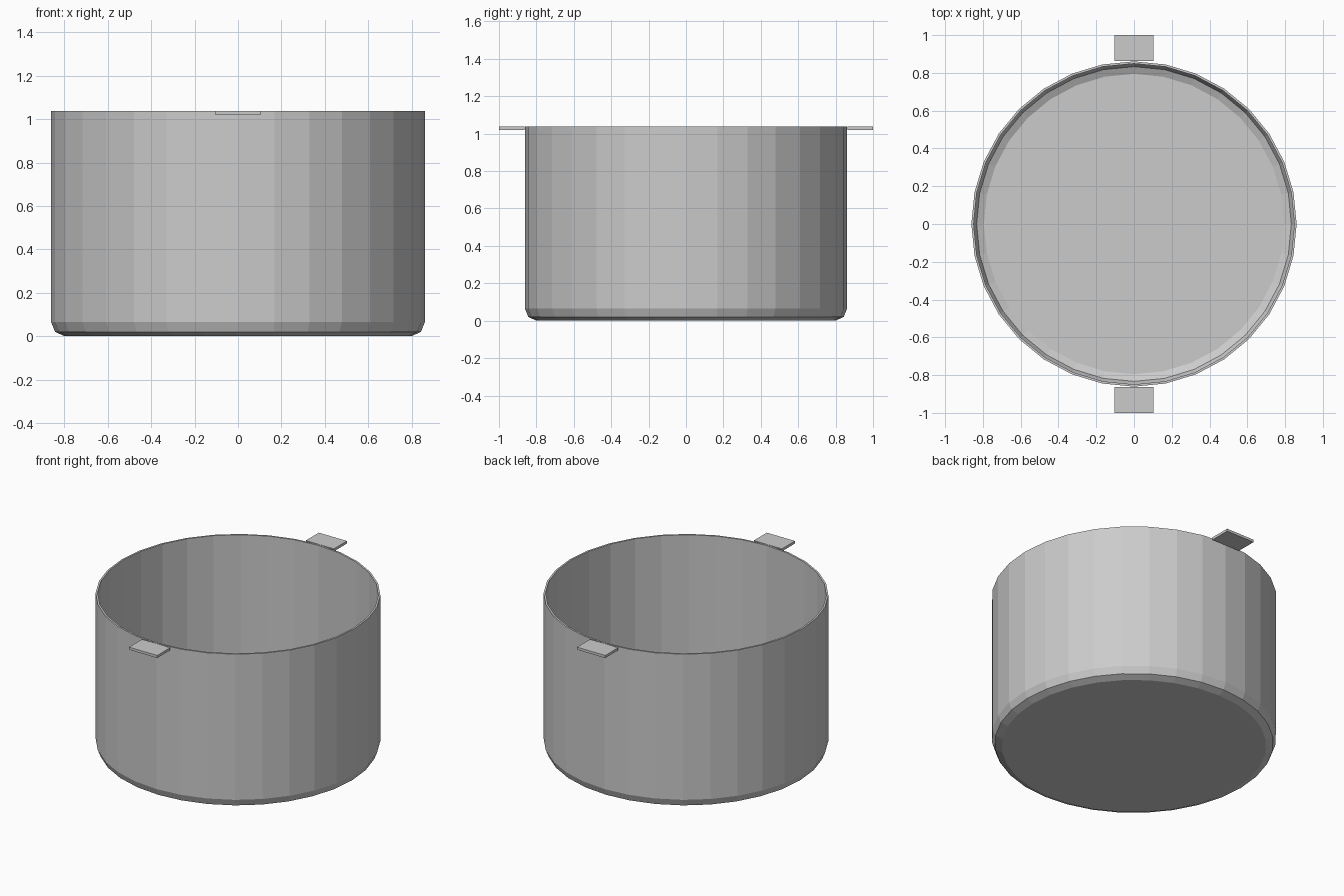
import bpy, bmesh
from math import pi, cos, sin

if "Cube" in bpy.data.objects:
    bpy.data.objects.remove(bpy.data.objects["Cube"])

SIDES = 32
TOP = 1.037


def finish(bm, name):
    bmesh.ops.recalc_face_normals(bm, faces=bm.faces)
    mesh = bpy.data.meshes.new(name)
    bm.to_mesh(mesh)
    bm.free()
    obj = bpy.data.objects.new(name, mesh)
    bpy.context.collection.objects.link(obj)
    return obj


# Pot body: outer wall from the base up, over the rim, then down the inside
profile = [(0.80, 0.0), (0.843, 0.02), (0.861, 0.065), (0.861, TOP),
           (0.849, TOP), (0.849, 0.067), (0.833, 0.03), (0.795, 0.012)]
bm = bmesh.new()
rings = [[bm.verts.new((r * cos(2 * pi * i / SIDES), r * sin(2 * pi * i / SIDES), z))
          for i in range(SIDES)] for r, z in profile]
for a, b in zip(rings, rings[1:]):
    for i in range(SIDES):
        j = (i + 1) % SIDES
        bm.faces.new((a[i], a[j], b[j], b[i]))
bm.faces.new(rings[0])
bm.faces.new(rings[-1])
finish(bm, "pot_body")


# Flat tab handles at front and back, level with the rim
def tab_handle(name, side):
    y0, y1, z0 = 0.863, 1.0, 1.02
    bm = bmesh.new()
    bmesh.ops.create_cube(bm, size=1)
    bmesh.ops.scale(bm, verts=bm.verts, vec=(0.208, y1 - y0, TOP - z0))
    bmesh.ops.translate(bm, verts=bm.verts,
                        vec=(0, side * (y0 + y1) / 2, (z0 + TOP) / 2))
    finish(bm, name)


tab_handle("front_handle", -1)
tab_handle("back_handle", 1)
